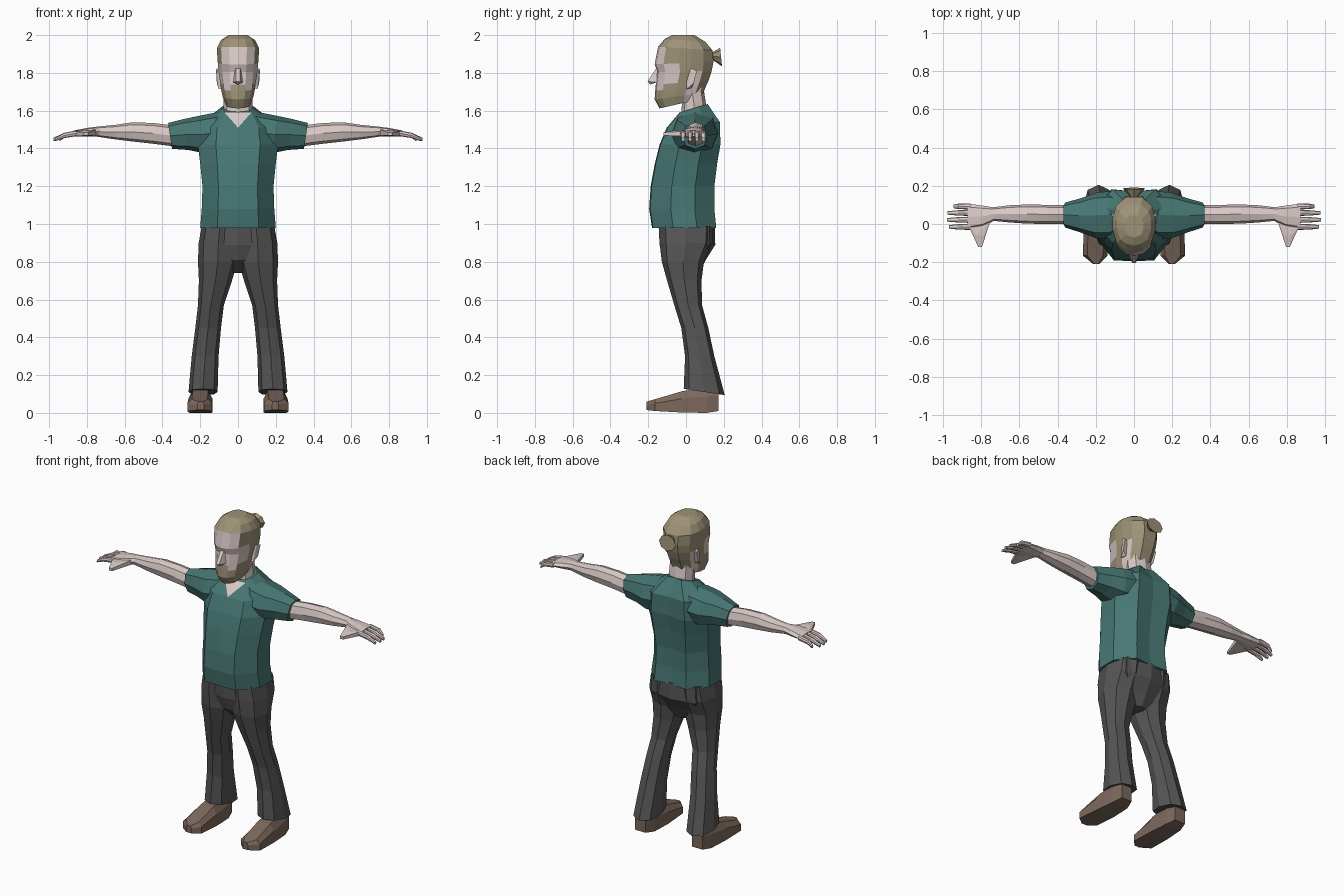
import bpy, bmesh
from mathutils import Vector


def material(name, r, g, b):
    m = bpy.data.materials.new(name)
    m.diffuse_color = (r, g, b, 1)
    return m


SKIN = material("skin", 0.70, 0.59, 0.57)
HAIR = material("sandy hair", 0.34, 0.29, 0.185)
SHIRT = material("teal cloth", 0.063, 0.185, 0.172)
TROUSER = material("grey cloth", 0.092, 0.092, 0.092)
LEATHER = material("brown leather", 0.205, 0.14, 0.11)


def finish(bm, name, mats, mirror=False):
    bmesh.ops.recalc_face_normals(bm, faces=bm.faces)
    me = bpy.data.meshes.new(name)
    bm.to_mesh(me)
    bm.free()
    for m in mats:
        me.materials.append(m)
    ob = bpy.data.objects.new(name, me)
    bpy.context.collection.objects.link(ob)
    if mirror:
        ob.modifiers.new("mirror", 'MIRROR').use_mirror_merge = False
    return ob


def loft(rings, color=None):
    """Skin a list of point rings; color(strip, segment) gives the material index."""
    bm = bmesh.new()
    vs = [[bm.verts.new(p) for p in r] for r in rings]
    n = len(vs[0])
    for k in range(len(vs) - 1):
        for j in range(n):
            f = bm.faces.new((vs[k][j], vs[k][(j + 1) % n], vs[k + 1][(j + 1) % n], vs[k + 1][j]))
            f.material_index = color(k, j) if color else 0
    for k, r in ((0, vs[0]), (len(vs) - 2, vs[-1])):
        bm.faces.new(r).material_index = color(k, 0) if color else 0
    return bm, vs


def hull(name, pts, mat, mirror=False):
    bm = bmesh.new()
    for p in pts:
        bm.verts.new(p)
    bmesh.ops.convex_hull(bm, input=bm.verts)
    return finish(bm, name, [mat], mirror)


def octagon(u0, u1, v0, v1, k=0.75):
    cu, cv, hu, hv = (u0 + u1) / 2, (v0 + v1) / 2, (u1 - u0) / 2, (v1 - v0) / 2
    unit = [(0, -1), (k, -k), (1, 0), (k, k), (0, 1), (-k, k), (-1, 0), (-k, -k)]
    return [(cu + a * hu, cv + b * hv) for a, b in unit]


def symmetric(half):
    """Full ring from a half ring whose first point lies on the middle line."""
    return half + [(-x, y, z) for x, y, z in reversed(half) if abs(x) > 1e-6]


# Shirt body: rings of z, half width, front y, back y, front flat share, tilt
def shirt_ring(z, w, yf, yb, a, tilt):
    d = yb - yf
    half = [(0, yf), (a * w, yf + 0.005), (w, yf + 0.33 * d), (w, yf + 0.7 * d), (0.55 * w, yb), (0, yb - 0.012)]
    return symmetric([(x, y, z + tilt * (y - yf)) for x, y in half])


bm, vs = loft([shirt_ring(*r) for r in (
    (0.98, 0.200, -0.180, 0.160, 0.55, 0),
    (1.08, 0.192, -0.195, 0.150, 0.55, 0),
    (1.20, 0.188, -0.187, 0.150, 0.55, 0),
    (1.32, 0.200, -0.165, 0.165, 0.55, 0),
    (1.42, 0.213, -0.140, 0.182, 0.55, 0),
    (1.51, 0.200, -0.102, 0.180, 0.55, 0.1),
    (1.59, 0.085, -0.035, 0.115, 0.85, 0.3))])
# Open V collar, cut from the collar tip to the neck corners
for side in (1, -1):
    bmesh.ops.connect_verts(bm, verts=[vs[-2][0], vs[-1][side]])
for f in vs[-2][0].link_faces:
    if vs[-1][0] in f.verts:
        f.material_index = 1
finish(bm, "shirt_body", [SHIRT, SKIN])


# Parts lofted along x: sleeves, arms, palms, fingers
def along_x(name, rows, mat, slant=0):
    rings = []
    for x, y0, y1, z0, z1 in rows:
        rings.append([(x + slant * (z - z1), y, z) for y, z in octagon(y0, y1, z0, z1)])
    finish(loft(rings)[0], name, [mat], True)


along_x("sleeve", [(0.06, -0.025, 0.13, 1.43, 1.60),
                   (0.13, -0.075, 0.172, 1.38, 1.588),
                   (0.21, -0.075, 0.165, 1.375, 1.572),
                   (0.29, -0.045, 0.135, 1.392, 1.555),
                   (0.37, -0.018, 0.112, 1.398, 1.535)], SHIRT, 0.15)
along_x("arm", [(0.33, 0.0, 0.10, 1.41, 1.52),
                (0.45, 0.0, 0.10, 1.425, 1.535),
                (0.56, 0.002, 0.102, 1.437, 1.538),
                (0.65, 0.008, 0.098, 1.448, 1.525),
                (0.75, 0.018, 0.086, 1.463, 1.515)], SKIN)
along_x("palm", [(0.73, 0.018, 0.086, 1.465, 1.517),
                 (0.79, -0.015, 0.096, 1.462, 1.510),
                 (0.87, -0.032, 0.106, 1.462, 1.495)], SKIN)
for i, (y, tip) in enumerate(((0.092, 0.945), (0.058, 0.975), (0.022, 0.978), (-0.015, 0.968))):
    along_x(f"finger_{i + 1}", [(0.855, y - 0.016, y + 0.016, 1.465, 1.495),
                                (0.92, y - 0.014, y + 0.014, 1.455, 1.483),
                                (tip, y - 0.009, y + 0.009, 1.438, 1.456)], SKIN)
hull("thumb", [(0.75, 0.02, 1.50), (0.75, 0.02, 1.47), (0.86, -0.02, 1.49), (0.86, -0.02, 1.465),
               (0.785, -0.06, 1.495), (0.785, -0.06, 1.465), (0.822, -0.06, 1.495), (0.822, -0.06, 1.465),
               (0.795, -0.12, 1.485), (0.815, -0.12, 1.485), (0.795, -0.12, 1.468), (0.815, -0.12, 1.468)], SKIN, True)

# Trousers: legs with flared hems, then the seat
legs = [(0.125, 0.108, 0.262, -0.012, 0.205, -0.15),
        (0.30, 0.103, 0.245, -0.005, 0.150, 0),
        (0.45, 0.090, 0.226, -0.025, 0.118, 0),
        (0.57, 0.075, 0.212, -0.062, 0.085, 0),
        (0.70, 0.032, 0.207, -0.100, 0.082, 0),
        (0.80, 0.002, 0.212, -0.128, 0.095, 0),
        (0.90, 0.000, 0.208, -0.140, 0.140, 0),
        (0.99, 0.000, 0.192, -0.145, 0.145, 0)]
finish(loft([[(x, y, z + t * y) for x, y in octagon(x0, x1, yf, yb)]
             for z, x0, x1, yf, yb, t in legs])[0], "trouser_leg", [TROUSER], True)
finish(loft([[(x, y, z) for x, y in octagon(-w, w, yf, yb, 0.8)] for z, w, yf, yb in (
    (0.74, 0.04, -0.04, 0.07), (0.81, 0.13, -0.115, 0.105),
    (0.89, 0.195, -0.14, 0.155), (0.99, 0.192, -0.145, 0.153))])[0], "trouser_seat", [TROUSER])

# Shoes
shoe = []
for y, x0, x1, z0, z1 in ((-0.208, 0.18, 0.215, 0.015, 0.06), (-0.165, 0.138, 0.268, 0.01, 0.072),
                          (-0.02, 0.135, 0.262, 0.002, 0.115), (0.11, 0.142, 0.252, 0.0, 0.135),
                          (0.172, 0.162, 0.235, 0.01, 0.135)):
    i, zm = 0.18 * (x1 - x0), z0 + 0.65 * (z1 - z0)
    shoe.append([(x0, y, z0), (x1, y, z0), (x1, y, zm), (x1 - i, y, z1), (x0 + i, y, z1), (x0, y, zm)])
finish(loft(shoe)[0], "shoe", [LEATHER], True)

# Neck
finish(loft([[(x, y, z) for x, y in octagon(-w, w, yf, yb)] for z, w, yf, yb in (
    (1.54, 0.078, -0.025, 0.105), (1.64, 0.076, -0.022, 0.105),
    (1.70, 0.075, -0.03, 0.096), (1.78, 0.075, -0.03, 0.10))])[0], "neck", [SKIN])


# Head: rings of front z, back z, front y, back y, half width
def head_ring(zf, zb, yf, yb, w):
    s = (yb - yf) / 0.3
    half = [(0, yf), (0.42 * w, yf + 0.008), (0.8 * w, yf + 0.045 * s), (w, yf + 0.125 * s),
            (w, yf + 0.185 * s), (0.85 * w, yb - 0.05 * s), (0.4 * w, yb)]
    return symmetric([(x, y, zf + (zb - zf) * (y - yf) / (yb - yf)) for x, y in half])


def head_color(strip, seg):
    s = min(seg, 12 - seg)              # left and right alike
    if strip >= 6 or s == 3:
        return 1                        # crown and sideburns
    if strip <= 1 and s <= 2:
        return 1                        # beard
    if strip == 2 and s in (0, 2):
        return 1                        # moustache and whiskers
    if strip == 5 and s == 2:
        return 1                        # temples
    if s == 4:
        return int(strip >= 4)          # skin around the ear
    return int(s >= 5 and strip >= 1)   # back of the head


finish(loft([head_ring(*r) for r in (
    (1.612, 1.66, -0.140, 0.070, 0.066),
    (1.66, 1.695, -0.166, 0.092, 0.082),
    (1.705, 1.73, -0.163, 0.106, 0.090),
    (1.737, 1.76, -0.160, 0.120, 0.094),
    (1.805, 1.81, -0.152, 0.136, 0.103),
    (1.845, 1.86, -0.166, 0.146, 0.107),
    (1.938, 1.92, -0.148, 0.140, 0.112),
    (1.980, 1.965, -0.112, 0.102, 0.090),
    (2.0, 2.0, -0.072, 0.045, 0.050))], head_color)[0], "head", [SKIN, HAIR])

# Nose, ears and tied hair
hull("nose", [(-0.012, -0.15, 1.835), (0.012, -0.15, 1.835), (-0.01, -0.203, 1.755), (0.01, -0.203, 1.755),
              (-0.026, -0.155, 1.75), (0.026, -0.155, 1.75), (0, -0.19, 1.738)], SKIN)
hull("ear", [(0.085, 0.0, 1.80), (0.085, 0.0, 1.72), (0.085, 0.05, 1.80), (0.085, 0.03, 1.72),
             (0.112, 0.03, 1.825), (0.116, 0.058, 1.81), (0.112, 0.04, 1.745), (0.102, 0.005, 1.715)], SKIN, True)
finish(loft([[(x, y + 0.1 * (1.88 - z), z) for x, z in octagon(-w, w, z0, z1, 0.7)] for y, w, z0, z1 in (
    (0.11, 0.022, 1.865, 1.91), (0.145, 0.022, 1.865, 1.91), (0.186, 0.058, 1.835, 1.932))])[0], "hair_bun", [HAIR])
